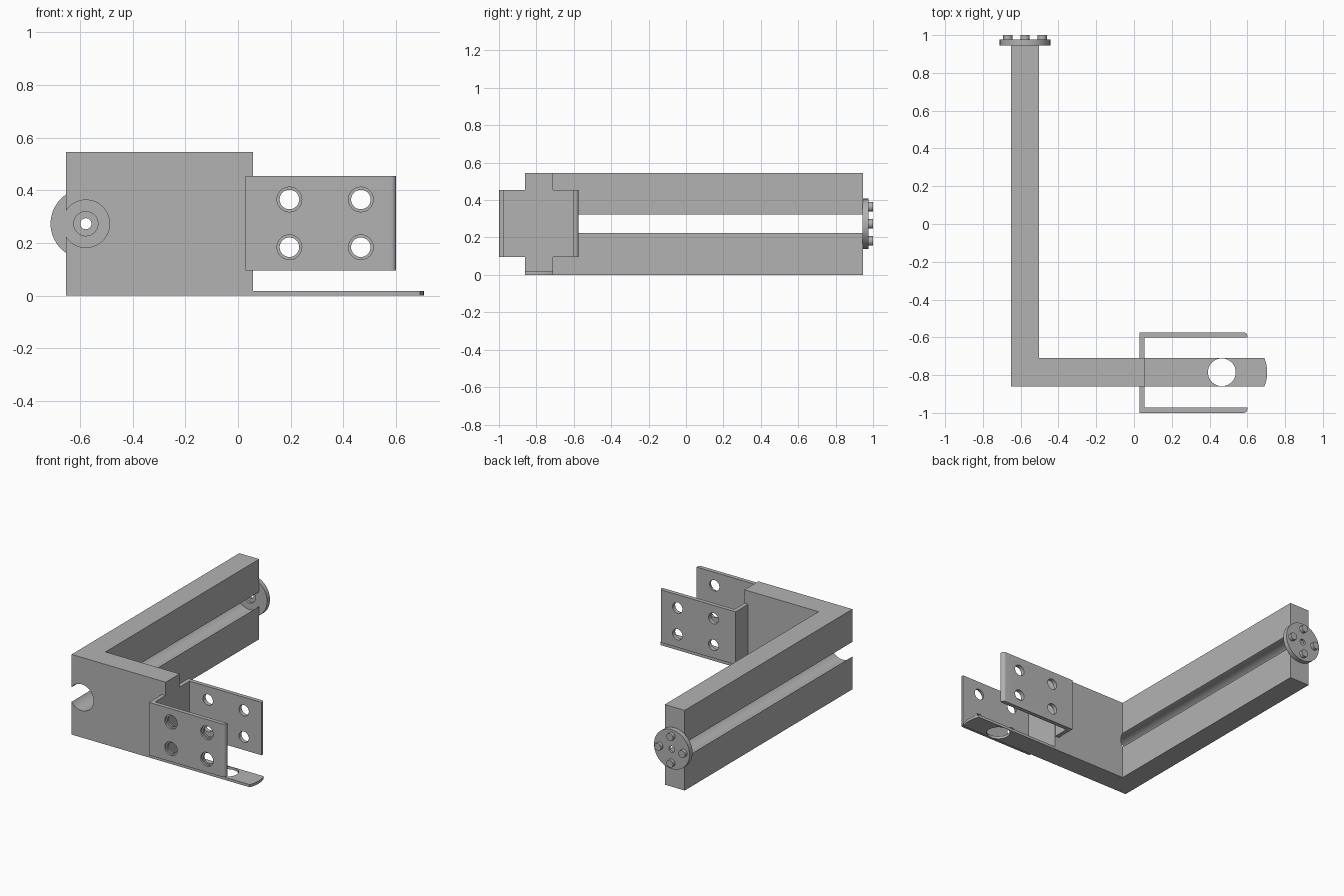
import bpy, bmesh, math
from mathutils import Matrix, Vector

if "Cube" in bpy.data.objects:
    bpy.data.objects.remove(bpy.data.objects["Cube"], do_unlink=True)

GREY = (0.45, 0.45, 0.45, 1)
metal = bpy.data.materials.new("plain_grey")
metal.use_nodes = True
metal.diffuse_color = GREY
metal.node_tree.nodes["Principled BSDF"].inputs["Base Color"].default_value = GREY


def add_object(name, bm):
    bmesh.ops.recalc_face_normals(bm, faces=bm.faces)
    mesh = bpy.data.meshes.new(name)
    bm.to_mesh(mesh)
    bm.free()
    mesh.materials.append(metal)
    obj = bpy.data.objects.new(name, mesh)
    bpy.context.collection.objects.link(obj)
    return obj


def extrude(name, outline, z0, z1):
    """Extrude a plan outline upwards from z0 to z1."""
    bm = bmesh.new()
    face = bm.faces.new([bm.verts.new((x, y, z0)) for x, y in outline])
    moved = bmesh.ops.extrude_face_region(bm, geom=[face])["geom"]
    verts = [v for v in moved if isinstance(v, bmesh.types.BMVert)]
    bmesh.ops.translate(bm, vec=(0, 0, z1 - z0), verts=verts)
    return add_object(name, bm)


def cylinder(name, start, end, radius, sides=48):
    a, b = Vector(start), Vector(end)
    turn = (b - a).to_track_quat("Z", "Y").to_matrix().to_4x4()
    bm = bmesh.new()
    bmesh.ops.create_cone(bm, cap_ends=True, segments=sides, radius1=radius,
                          radius2=radius, depth=(b - a).length,
                          matrix=Matrix.Translation((a + b) / 2) @ turn)
    return add_object(name, bm)


def cut(obj, cutters):
    """Subtract each cutter, bake the result and drop the cutters."""
    for cutter in cutters:
        cutter.hide_render = True
        mod = obj.modifiers.new("cut", "BOOLEAN")
        mod.operation, mod.solver, mod.object = "DIFFERENCE", "EXACT", cutter
    graph = bpy.context.evaluated_depsgraph_get()
    graph.update()
    mesh = bpy.data.meshes.new_from_object(obj.evaluated_get(graph))
    obj.modifiers.clear()
    obj.data = mesh
    for cutter in cutters:
        bpy.data.objects.remove(cutter, do_unlink=True)


def arc(cx, cy, r, start, stop, steps=6):
    angles = [math.radians(start + (stop - start) * i / steps) for i in range(steps + 1)]
    return [(cx + r * math.cos(a), cy + r * math.sin(a)) for a in angles]


LEFT, INNER, END = -0.652, -0.502, 0.057    # plan limits in x
FRONT, BACK, ARM_END = -0.86, -0.71, 0.945  # plan limits in y
BORE_X, BORE_Z = -0.577, 0.273
MID_Y = (FRONT + BACK) / 2

# L-shaped body with a round bore that breaks out of both sides of the arm
body = extrude("angled_body", [(LEFT, FRONT), (END, FRONT), (END, BACK), (INNER, BACK),
                               (INNER, ARM_END), (LEFT, ARM_END)], 0, 0.546)
cut(body, [cylinder("bore", (BORE_X, -1.2, BORE_Z), (BORE_X, 1.2, BORE_Z), 0.09, 64)])

# Thin tongue with a bowed tip and a large hole
tip = arc(0.505, MID_Y, 0.2, -22, 22, 12)
tongue = extrude("bottom_tongue", [(END, FRONT), (0.69, FRONT)] + tip
                 + [(0.69, BACK), (END, BACK)], 0, 0.018)
cut(tongue, [cylinder("tongue_hole", (0.465, MID_Y, -0.1), (0.465, MID_Y, 0.1), 0.0735, 64)])

# U-shaped bracket with rounded outer tips
X0, X1, Y0, Y1, T, R = 0.028, 0.6, -1.0, -0.574, 0.028, 0.02
outline = [(X0, Y0)] + arc(X1 - R, Y0 + R, R, -90, 0) + [
    (X1, Y0 + T), (X0 + T, Y0 + T), (X0 + T, Y1 - T), (X1, Y1 - T)]
outline += arc(X1 - R, Y1 - R, R, 0, 90) + [(X0, Y1)]
bracket = extrude("bracket", outline, 0.095, 0.455)
holes = []
for x in (0.195, 0.466):
    for z in (0.184, 0.365):
        holes.append(cylinder("bolt_hole", (x, -1.2, z), (x, -0.4, z), 0.037, 32))
        holes.append(cylinder("counterbore", (x, -1.2, z), (x, Y0 + T / 2, z), 0.047, 32))
cut(bracket, holes)

# End disc with a stepped centre hole
disc = cylinder("end_disc", (BORE_X, ARM_END, BORE_Z), (BORE_X, 0.977, BORE_Z), 0.134, 64)
cut(disc, [cylinder("pin_hole", (BORE_X, 0.9, BORE_Z), (BORE_X, 1.1, BORE_Z), 0.021, 32),
           cylinder("step", (BORE_X, 0.9, BORE_Z), (BORE_X, 0.961, BORE_Z), 0.046, 32)])

# Four studs on the disc
studs = []
for i in range(4):
    a = i * math.pi / 2
    x, z = BORE_X + 0.091 * math.cos(a), BORE_Z + 0.091 * math.sin(a)
    studs.append(cylinder("disc_stud", (x, 0.975, z), (x, 1.0, z), 0.025, 32))

# Smooth round walls, keep the edges sharp
bpy.ops.object.select_all(action="DESELECT")
for obj in [body, tongue, bracket, disc] + studs:
    obj.select_set(True)
bpy.context.view_layer.objects.active = body
bpy.ops.object.shade_smooth_by_angle(angle=math.radians(30))
